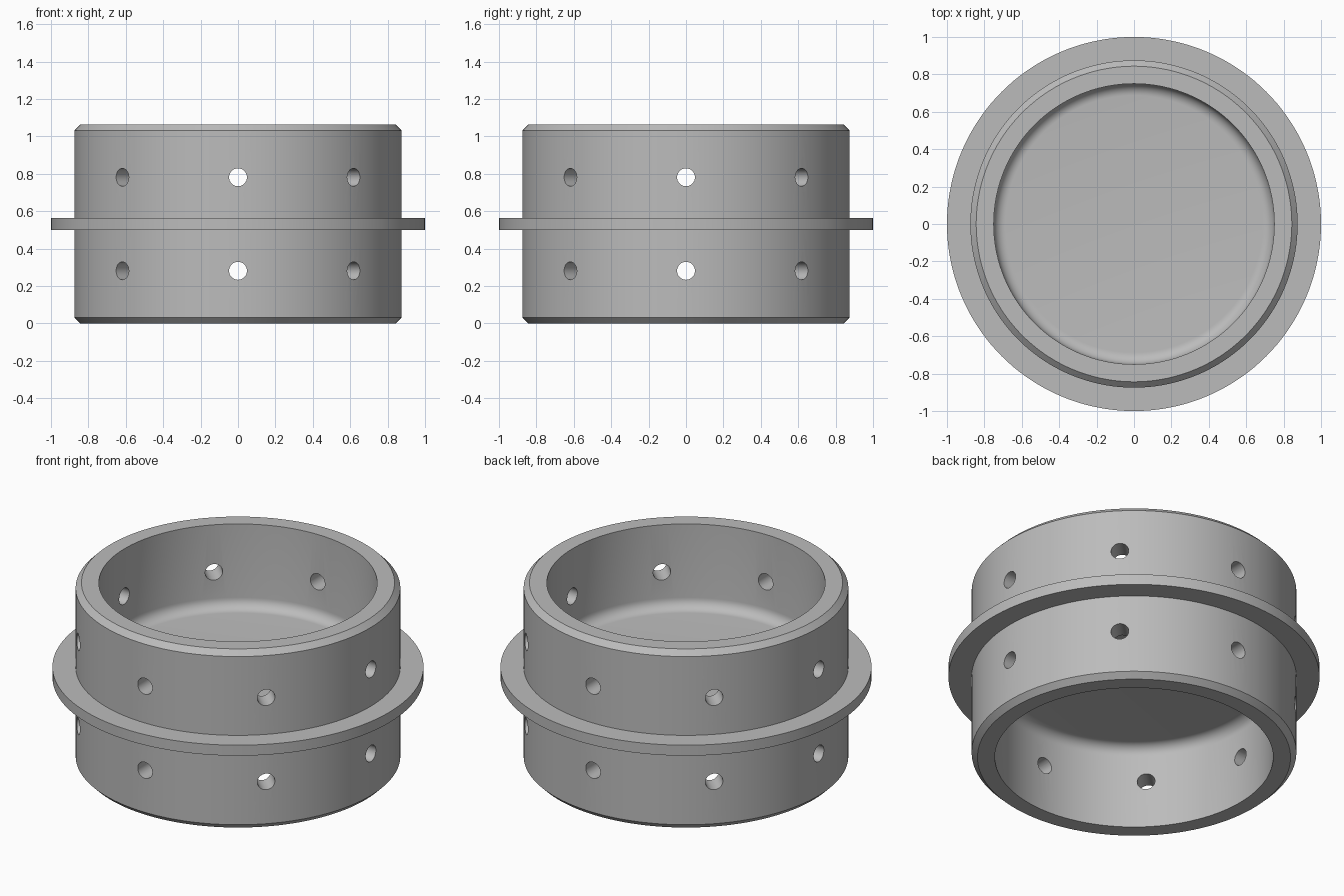
import bpy, bmesh
from math import pi, sin, cos, radians
from mathutils import Matrix, Vector

old = bpy.data.objects.get("Cube")
if old:
    bpy.data.objects.remove(old, do_unlink=True)

SEGMENTS = 144
HEIGHT, MID = 1.0625, 0.53125
OUTER, INNER, FLANGE = 0.875, 0.75, 1.0
HALF_PLATE, CHAMFER, FILLET = 0.03125, 0.03125, 0.0625
HOLE_RADIUS, HOLE_OFFSET = 0.048, 0.25

grey = bpy.data.materials.new("plain_grey")
grey.use_nodes = True
colour = (0.5, 0.5, 0.5, 1)
grey.diffuse_color = colour
grey.node_tree.nodes["Principled BSDF"].inputs["Base Color"].default_value = colour


def make_object(name, bm):
    bmesh.ops.recalc_face_normals(bm, faces=bm.faces)
    mesh = bpy.data.meshes.new(name)
    bm.to_mesh(mesh)
    bm.free()
    mesh.materials.append(grey)
    obj = bpy.data.objects.new(name, mesh)
    bpy.context.collection.objects.link(obj)
    return obj


# Upper half profile as (radius, height above the middle), mirrored for the lower half
floor = [(0, HALF_PLATE)]
for i in range(9):
    a = i / 8 * pi / 2
    floor.append((INNER - FILLET + FILLET * sin(a),
                  HALF_PLATE + FILLET * (1 - cos(a))))
half = floor + [(INNER, MID), (OUTER - CHAMFER, MID), (OUTER, MID - CHAMFER),
                (OUTER, HALF_PLATE), (FLANGE, HALF_PLATE)]
profile = half + [(r, -z) for r, z in reversed(half)]

# Collar with chamfered rims, flange and filleted middle plate
bm = bmesh.new()
verts = [bm.verts.new((r, 0, MID + z)) for r, z in profile]
edges = [bm.edges.new(pair) for pair in zip(verts, verts[1:])]
bmesh.ops.spin(bm, geom=verts + edges, cent=(0, 0, 0), axis=(0, 0, 1),
               angle=2 * pi, steps=SEGMENTS)
bmesh.ops.remove_doubles(bm, verts=bm.verts, dist=0.0001)
collar = make_object("flanged_collar", bm)

# Radial drills: eight holes in each of two rows
bm = bmesh.new()
for z in (MID - HOLE_OFFSET, MID + HOLE_OFFSET):
    for i in range(8):
        place = (Matrix.Translation((0, 0, z)) @ Matrix.Rotation(radians(45 * i), 4, 'Z')
                 @ Matrix.Translation((0.81, 0, 0)) @ Matrix.Rotation(pi / 2, 4, 'Y'))
        bmesh.ops.create_cone(bm, cap_ends=True, segments=32, radius1=HOLE_RADIUS,
                              radius2=HOLE_RADIUS, depth=0.3, matrix=place)
drills = make_object("hole_cutters", bm)
drills.hide_render = True

cut = collar.modifiers.new("holes", 'BOOLEAN')
cut.operation = 'DIFFERENCE'
cut.solver = 'EXACT'
cut.object = drills

# Bake the holes so the shading can follow the finished edges
bpy.ops.object.select_all(action='DESELECT')
collar.select_set(True)
bpy.context.view_layer.objects.active = collar
bpy.ops.object.modifier_apply(modifier=cut.name)
bpy.data.objects.remove(drills, do_unlink=True)
bpy.ops.object.shade_smooth_by_angle(angle=radians(30))
